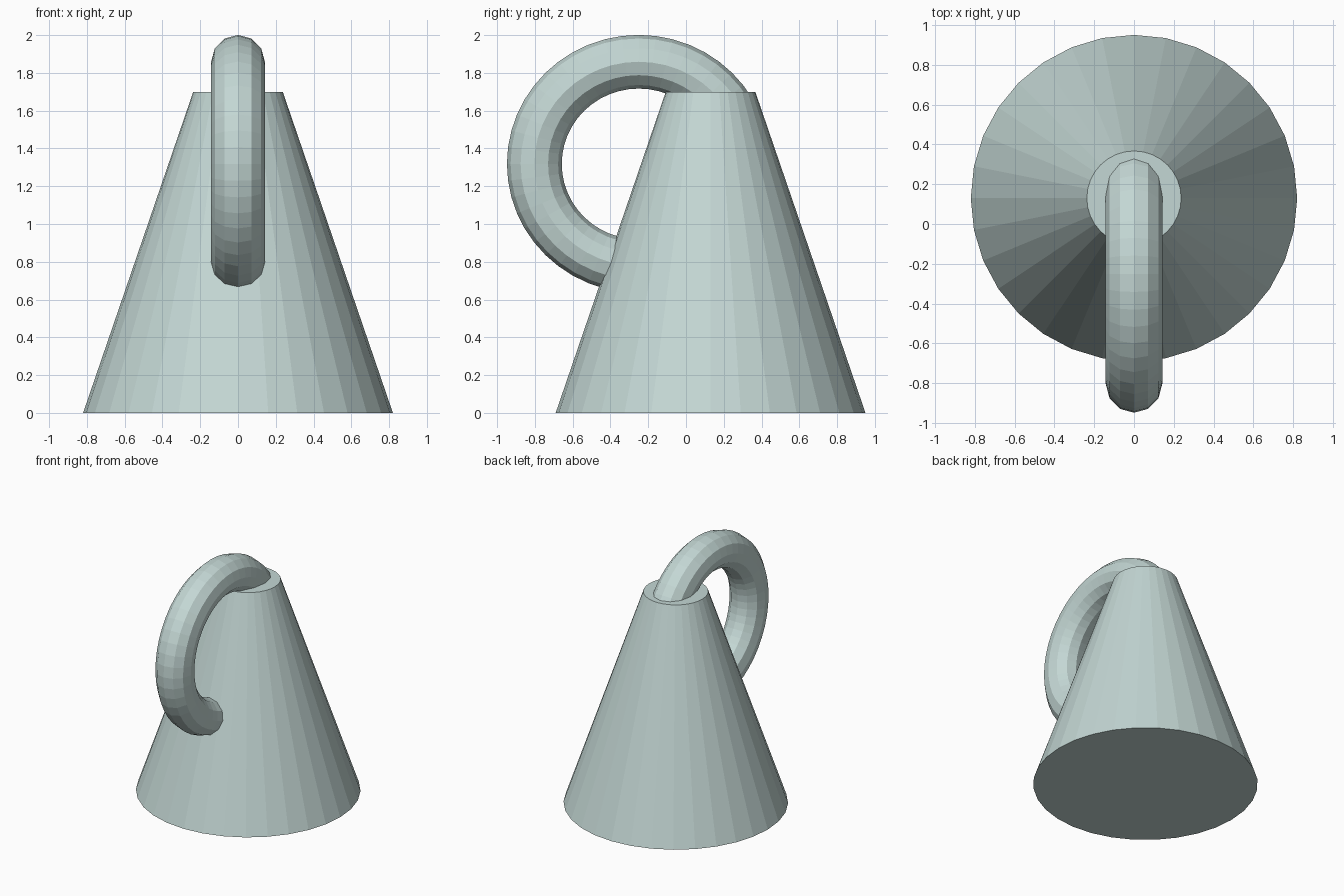
import bpy
import math

if "Cube" in bpy.data.objects:
    bpy.data.objects.remove(bpy.data.objects["Cube"])

# One flat pale blue-grey colour for the whole model
mat = bpy.data.materials.new("pale blue grey")
mat.diffuse_color = (0.55, 0.68, 0.66, 1.0)
mat.use_nodes = True
mat.node_tree.nodes["Principled BSDF"].inputs["Base Color"].default_value = mat.diffuse_color


def finish(name):
    obj = bpy.context.object
    obj.name = name
    obj.data.materials.append(mat)
    return obj


# Tapered body: 32-sided truncated cone standing on the ground
bpy.ops.mesh.primitive_cone_add(
    vertices=32, radius1=0.82, radius2=0.237, depth=1.70,
    end_fill_type='NGON', location=(0, 0.13, 0.85))
finish("body")

# Ring handle: upright torus running into the front and the top of the body
bpy.ops.mesh.primitive_torus_add(
    major_segments=48, minor_segments=12,
    major_radius=0.541, minor_radius=0.142,
    location=(0, -0.25, 1.318), rotation=(0, math.pi / 2, 0))
handle = finish("ring_handle")
handle.scale = (1.0, 1.022, 1.0)
